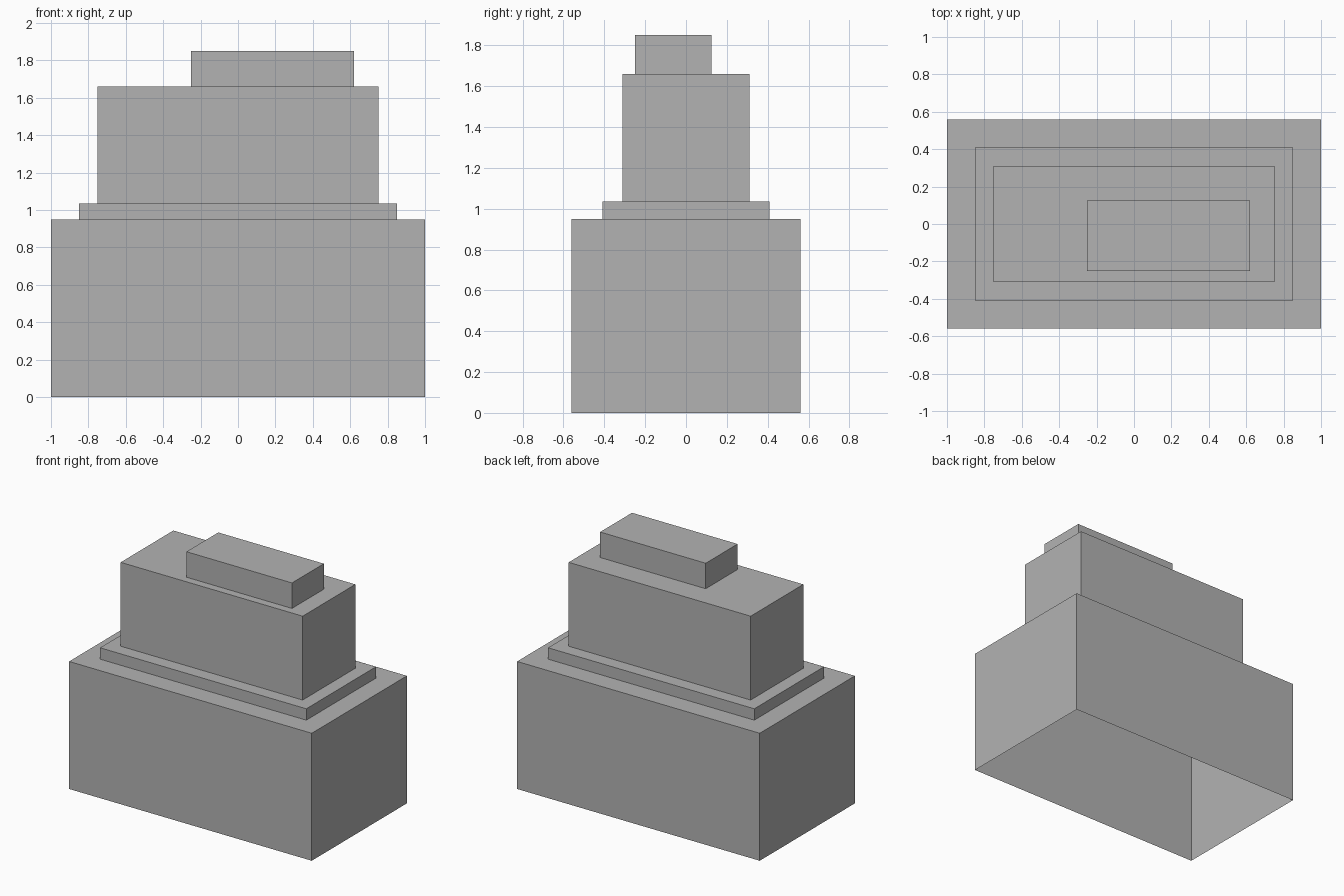
import bpy
import bmesh

default = bpy.data.objects.get("Cube")
if default:
    bpy.data.objects.remove(default, do_unlink=True)

# Single plain grey for the whole building
grey = bpy.data.materials.new("plain_grey")
grey.use_nodes = True
colour = (0.45, 0.45, 0.45, 1)
grey.diffuse_color = colour
grey.node_tree.nodes["Principled BSDF"].inputs["Base Color"].default_value = colour


def open_block(name, x, y, z):
    """Box spanning the given ranges, with no underside."""
    bm = bmesh.new()
    bmesh.ops.create_cube(bm, size=1)
    underside = [f for f in bm.faces if f.normal.z < -0.5]
    bmesh.ops.delete(bm, geom=underside, context="FACES_ONLY")
    for v in bm.verts:
        v.co = [span[1] if c > 0 else span[0] for c, span in zip(v.co, (x, y, z))]
    mesh = bpy.data.meshes.new(name)
    bm.to_mesh(mesh)
    bm.free()
    mesh.materials.append(grey)
    obj = bpy.data.objects.new(name, mesh)
    bpy.context.collection.objects.link(obj)
    return obj


# Centred tiers, each stepping in evenly from the one below
bottom = 0
for name, inset, top in (("base_block", 0, 0.95),
                         ("plinth_step", 0.15, 1.035),
                         ("upper_block", 0.25, 1.66)):
    hx, hy = 1 - inset, 0.56 - inset
    open_block(name, (-hx, hx), (-hy, hy), (bottom, top))
    bottom = top

# Off-centre rooftop housing
open_block("roof_housing", (-0.25, 0.62), (-0.25, 0.125), (bottom, 1.85))
